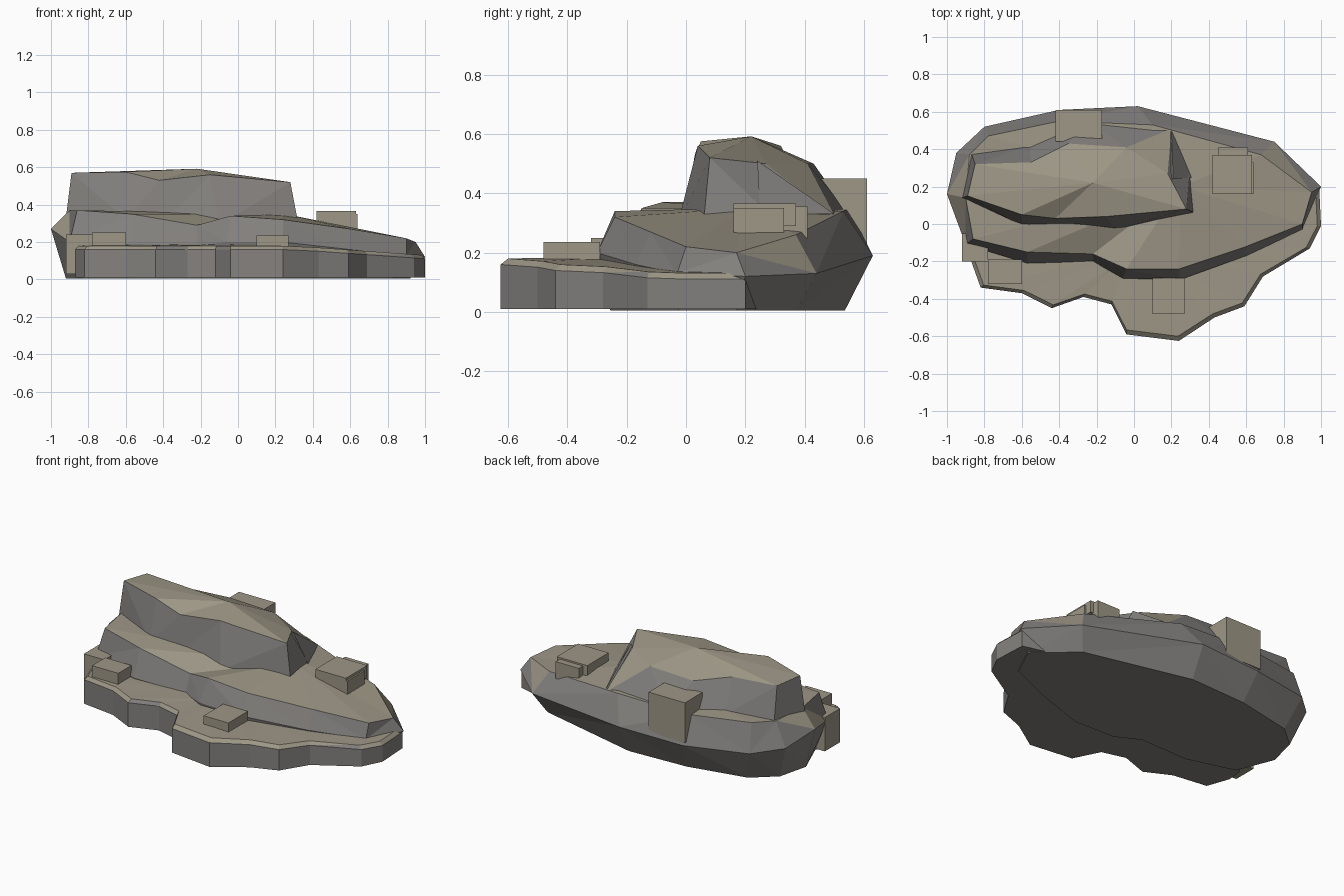
import bpy
import bmesh
from mathutils import Vector

default_cube = bpy.data.objects.get("Cube")
if default_cube:
    bpy.data.objects.remove(default_cube, do_unlink=True)


def make_material(name, color):
    material = bpy.data.materials.new(name)
    material.use_nodes = True
    material.diffuse_color = color
    material.node_tree.nodes["Principled BSDF"].inputs["Base Color"].default_value = color
    return material


stone_top = make_material("warm tan stone", (0.34, 0.31, 0.24, 1))
stone_side = make_material("grey stone", (0.23, 0.22, 0.21, 1))


def finish(name, bm, flat_limit):
    """Faces steeper than the limit become grey; the others stay tan."""
    bmesh.ops.recalc_face_normals(bm, faces=bm.faces[:])
    bm.normal_update()
    for face in bm.faces:
        face.material_index = 0 if face.normal.z > flat_limit else 1
    mesh = bpy.data.meshes.new(name)
    bm.to_mesh(mesh)
    bm.free()
    mesh.materials.append(stone_top)
    mesh.materials.append(stone_side)
    rock = bpy.data.objects.new(name, mesh)
    bpy.context.collection.objects.link(rock)
    return rock


def rock_tier(name, rings, peak=None):
    """Bridge matching outlines from bottom to top, then close both ends."""
    bm = bmesh.new()
    loops = [[bm.verts.new(point) for point in ring] for ring in rings]
    count = len(loops[0])
    for lower, upper in zip(loops, loops[1:]):
        for i in range(count):
            j = (i + 1) % count
            bm.faces.new((lower[i], lower[j], upper[j], upper[i]))
    bm.faces.new(loops[0][::-1])
    if peak:
        tip = bm.verts.new(peak)
        for i in range(count):
            bm.faces.new((loops[-1][i], loops[-1][(i + 1) % count], tip))
    else:
        bm.faces.new(loops[-1])
    uneven = [face for face in bm.faces if len(face.verts) > 3]
    bmesh.ops.triangulate(bm, faces=uneven)
    return finish(name, bm, 0.6)


def block(name, low, high):
    """Loose squared stone between two opposite corners."""
    bm = bmesh.new()
    low, high = Vector(low), Vector(high)
    bmesh.ops.create_cube(bm, size=1)
    for vert in bm.verts:
        vert.co = (low + high) / 2 + vert.co * (high - low)
    return finish(name, bm, -2)


# Low front ledge with a narrow chamfer along its rim
ledge_outline = [
    (-.86, -.1), (-.87, -.2), (-.82, -.34), (-.6, -.37), (-.44, -.45),
    (-.27, -.39), (-.12, -.43), (-.04, -.59), (.24, -.625), (.43, -.5),
    (.59, -.44), (.69, -.28), (.94, -.13), (1, -.01), (.99, .2),
    (.8, .25), (-.7, .1),
]


def ledge_height(x):
    return .16 - .07 * max(0, x - .3)


ledge_base = [(x, y, .01) for x, y in ledge_outline]
ledge_rim = [(x, y, ledge_height(x)) for x, y in ledge_outline]
ledge_top = [(x * .98, y * .96, ledge_height(x) + .02) for x, y in ledge_outline]
rock_tier("front_ledge", [ledge_base, ledge_rim, ledge_top], (0, -.15, .19))

# Broad main body: undercut base, widest waist and sloping shoulder
waist = [
    (-1, .16, .27), (-.9, -.11, .2), (-.57, -.21, .19), (-.22, -.2, .18),
    (-.06, -.29, .2), (.24, -.3, .2), (.6, -.17, .16), (.9, -.03, .13),
    (1, .2, .12), (.75, .44, .13), (.02, .63, .19), (-.4, .61, .18),
    (-.8, .52, .2), (-.95, .38, .22),
]
shoulder = [
    (-.9, .14, .37), (-.86, -.08, .37), (-.57, -.15, .35), (-.22, -.16, .29),
    (-.04, -.24, .34), (.24, -.24, .32), (.6, -.12, .27), (.9, 0, .22),
    (.95, .17, .2), (.68, .37, .26), (.1, .53, .34), (-.4, .55, .35),
    (-.78, .47, .37), (-.88, .37, .37),
]
base = [(x * .92, y * .85, .005) for x, y, z in waist]
rock_tier("main_body", [base, waist, shoulder], (.25, .2, .35))

# Tall upper crag with a rounded crest and a gentler back slope
crag_foot = [
    (-.92, .14, .33), (-.6, -.01, .32), (-.42, -.01, .28), (-.1, -.03, .29),
    (.32, .06, .31), (.3, .3, .31), (.2, .51, .31), (-.25, .55, .33),
    (-.56, .42, .34), (-.87, .38, .34),
]
crag_rim = [
    (-.89, .15, .57), (-.6, .05, .575), (-.42, .03, .53), (-.15, .04, .56),
    (.28, .08, .52), (.18, .27, .5), (-.04, .41, .5), (-.35, .43, .5),
    (-.55, .33, .54), (-.85, .32, .56),
]
rock_tier("upper_crag", [crag_foot, crag_rim], (-.22, .22, .592))

# Small ridge running down the right shoulder of the crag
ridge = bmesh.new()
corners = [(.2, .5, .33), (.31, .25, .33), (.1, .25, .33), (.21, .24, .51)]
bmesh.ops.convex_hull(ridge, input=[ridge.verts.new(c) for c in corners])
finish("side_ridge", ridge, 0.6)

# Loose blocks resting on the ledges
block("back_block", (-.42, .44, .2), (-.17, .61, .45))
block("shelf_block", (.42, .16, .29), (.63, .37, .365))
block("shelf_block_lower", (.45, .2, .25), (.61, .41, .355))
block("shelf_block_side", (.47, .16, .26), (.64, .33, .35))
block("left_ledge_block", (-.78, -.32, .14), (-.6, -.19, .25))
block("front_ledge_block", (.1, -.48, .15), (.27, -.29, .235))
block("left_end_block", (-.92, -.2, .03), (-.78, -.05, .24))
